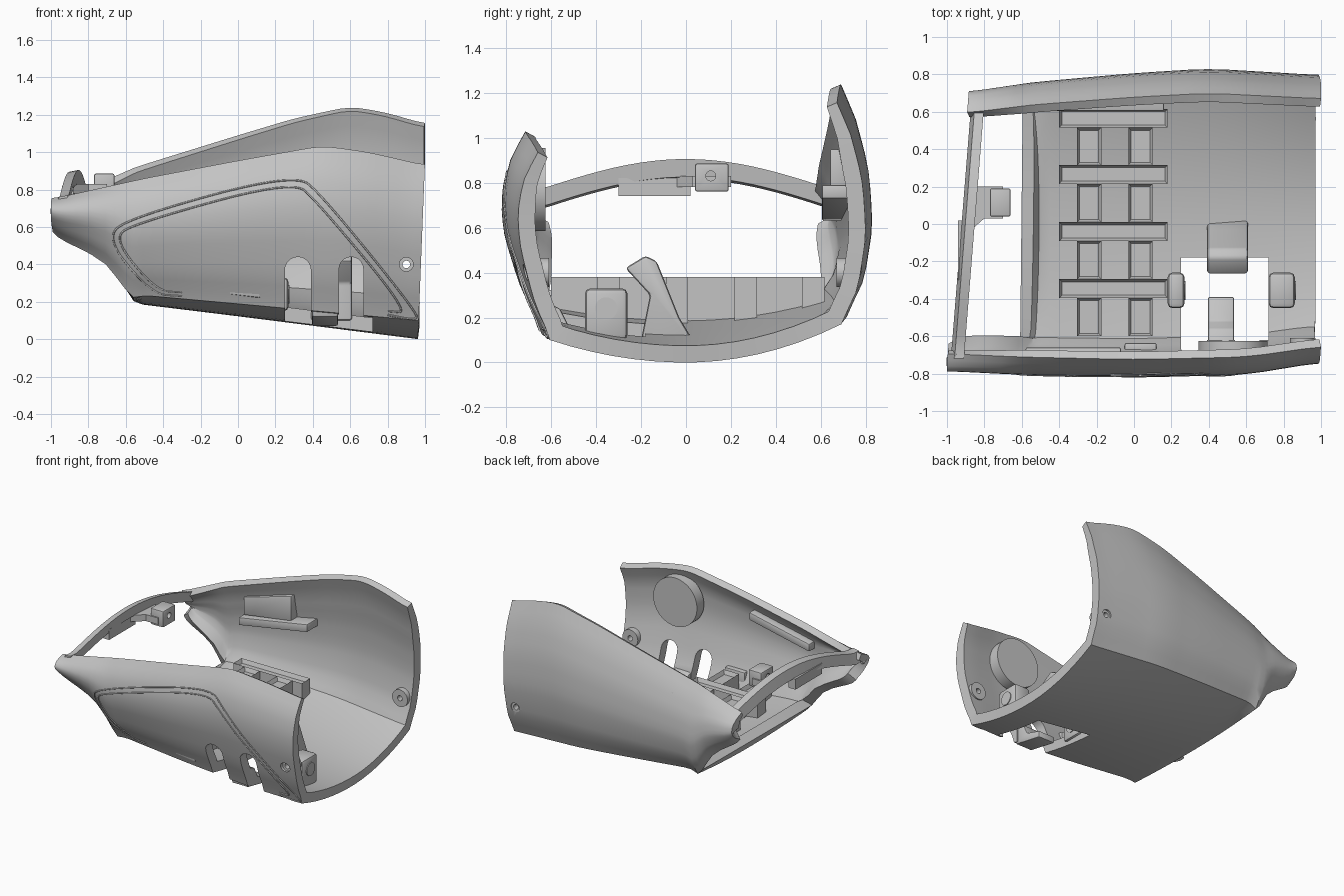
import bpy, bmesh, math

cube = bpy.data.objects.get("Cube")
if cube:
    bpy.data.objects.remove(cube, do_unlink=True)

GREY = (0.55, 0.55, 0.55, 1)
grey = bpy.data.materials.new("plain grey")
grey.use_nodes = True
grey.diffuse_color = GREY
grey.node_tree.nodes["Principled BSDF"].inputs["Base Color"].default_value = GREY


def lerp(keys, x):
    if x <= keys[0][0]:
        return keys[0][1]
    for (a, p), (b, q) in zip(keys, keys[1:]):
        if x <= b:
            return p + (q - p) * (x - a) / (b - a)
    return keys[-1][1]


def soft(keys, x, w=0.09):
    return sum(lerp(keys, x + w * k) for k in (-1, 0, 1)) / 3


# Shell outline curves along x, and wall profiles from corner to rim
BOTTOM = [(-1, .575), (-.96, .535), (-.8, .46), (-.71, .4), (-.63, .305), (-.55, .19), (1, 0)]
ARCH_F = [(-.6, 0), (-.5, .05), (1, .1)]
ARCH_B = [(-.6, 0), (-.5, .08), (1, .17)]
TOP_F = [(-1, .75), (-.5, .86), (0, .955), (.45, 1.035), (.7, 1.0), (1, .93)]
TOP_B = [(-1, .77), (-.5, .935), (0, 1.09), (.3, 1.18), (.6, 1.245), (.8, 1.21), (1, 1.15)]
WIDE_F = [(-1, .79), (-.6, .81), (0, .825), (.6, .81), (1, .745)]
WIDE_B = [(-1, .71), (-.5, .765), (0, .81), (.4, .835), (1, .8)]
PROF_F = [(0, .8), (.2, .9), (.5, .985), (.68, 1), (.88, .96), (1, .865)]
PROF_B = [(0, .85), (.14, .95), (.4, 1), (.65, .98), (.9, .9), (1, .825)]
THICK = .075


def wall(x, t, back):
    wide, prof, top, arch = (WIDE_B, PROF_B, TOP_B, ARCH_B) if back else (WIDE_F, PROF_F, TOP_F, ARCH_F)
    low = lerp(BOTTOM, x) + lerp(arch, x)
    y = soft(wide, x) * soft(prof, t, .05)
    return (y if back else -y), low + (soft(top, x, .06) - low) * t


def front_y(x, z):
    z0, z1 = wall(x, 0, False)[1], wall(x, 1, False)[1]
    return wall(x, min(1, max(0, (z - z0) / (z1 - z0))), False)[0]


def floor_z(x, y):
    yc, zc = wall(x, 0, y > 0)
    base = lerp(BOTTOM, x)
    return base + (zc - base) * (y / yc) ** 2


def finish(name, bm, bevel=0):
    bmesh.ops.recalc_face_normals(bm, faces=bm.faces)
    me = bpy.data.meshes.new(name)
    bm.to_mesh(me)
    bm.free()
    ob = bpy.data.objects.new(name, me)
    bpy.context.collection.objects.link(ob)
    me.materials.append(grey)
    if bevel:
        m = ob.modifiers.new("bevel", 'BEVEL')
        m.width, m.segments = bevel, 2
    return ob


def prism(name, pts, axis, a, b, bevel=0):
    # extrude a 2D outline along one axis
    bm = bmesh.new()
    place = lambda p, d: {'x': (d, p[0], p[1]), 'y': (p[0], d, p[1]), 'z': (p[0], p[1], d)}[axis]
    lo = [bm.verts.new(place(p, a)) for p in pts]
    hi = [bm.verts.new(place(p, b)) for p in pts]
    bm.faces.new(lo)
    bm.faces.new(hi)
    for i in range(len(pts)):
        j = (i + 1) % len(pts)
        bm.faces.new((lo[i], lo[j], hi[j], hi[i]))
    return finish(name, bm, bevel)


def box(name, x0, x1, y0, y1, z0, z1, bevel=0):
    return prism(name, [(x0, y0), (x1, y0), (x1, y1), (x0, y1)], 'z', z0, z1, bevel)


def disc(name, axis, u, v, r, a, b, n=32):
    pts = [(u + r * math.cos(k * math.tau / n), v + r * math.sin(k * math.tau / n)) for k in range(n)]
    return prism(name, pts, axis, a, b)


def apply_all(ob):
    bpy.ops.object.select_all(action='DESELECT')
    bpy.context.view_layer.objects.active = ob
    ob.select_set(True)
    for m in list(ob.modifiers):
        bpy.ops.object.modifier_apply(modifier=m.name)


def cut(ob, cutters):
    for c in cutters:
        m = ob.modifiers.new("cut", 'BOOLEAN')
        m.operation, m.object, m.solver = 'DIFFERENCE', c, 'EXACT'
    apply_all(ob)


# Main shell: loft over x stations, floor left open at the nose
bm = bmesh.new()
stations = [-1, -.97, -.92, -.86, -.79, -.71, -.66] + [-.61 + 1.61 * k / 32 for k in range(33)]
NW, NF = 14, 14
grid = []
for s in stations:
    row = [wall(s, 1 - k / NW, False) for k in range(NW + 1)]
    y0, y1 = row[-1][0], wall(s, 0, True)[0]
    for k in range(1, NF):
        y = y0 + (y1 - y0) * k / NF
        row.append((y, floor_z(s, y)))
    row += [wall(s, k / NW, True) for k in range(NW + 1)]
    nose = max(0, (-.55 - s) / .45)
    verts = []
    for y, z in row:
        x = s + .06 * nose * max(0, y / .75 + 1) + .04 * max(0, s) * min(0, z - .95)
        verts.append(bm.verts.new((x, y, z)))
    grid.append(verts)
for i in range(len(grid) - 1):
    for j in range(len(grid[0]) - 1):
        if stations[i] > -.62 or not NW <= j < NW + NF:
            bm.faces.new((grid[i][j], grid[i + 1][j], grid[i + 1][j + 1], grid[i][j + 1]))
bm.verts.index_update()
columns = [[row[j].index for row in grid] for j in range(len(grid[0]))]
shell = finish("shell", bm)
# walls thin out towards both rims
group = shell.vertex_groups.new(name="thickness")
for j, column in enumerate(columns):
    group.add(column, min(1, .65 + .09 * min(j, len(columns) - 1 - j)), 'REPLACE')
sol = shell.modifiers.new("thickness", 'SOLIDIFY')
sol.thickness, sol.offset, sol.use_even_offset = THICK, -1, True
sol.vertex_group = group.name


def slot(x0, x1):
    r = (x1 - x0) / 2
    arc = [(x0 + r + r * math.cos(a * math.pi / 10), .44 - r + r * math.sin(a * math.pi / 10)) for a in range(11)]
    return prism("slot_cutter", [(x0, -.1), (x1, -.1)] + arc, 'y', -.95, -.5)


# Inner screw bosses at the open end, then all openings
bosses = [disc("front_screw_boss", 'y', .9, .4, .065, -.68, -.61),
          disc("back_screw_boss", 'y', .9, .4, .065, .67, .76)]
cutters = [slot(.25, .39), slot(.54, .67), box("floor_cutter", .25, .72, -.62, -.18, -.2, .3),
           disc("screw_cutter", 'y', .9, .4, .02, -1, 1),
           disc("front_sink_cutter", 'y', .9, .4, .037, -1, -.69),
           disc("back_sink_cutter", 'y', .9, .4, .037, .77, 1)]
cut(shell, cutters)
for b in bosses:
    cut(b, cutters[3:4])
for c in cutters:
    bpy.data.objects.remove(c, do_unlink=True)


# Floor lattice of recessed bars: level tops, feet on the curved floor
def rib(x0, x1, y0, y1):
    bm = bmesh.new()
    corners = [(x0, y0), (x1, y0), (x1, y1), (x0, y1)]
    lo = [bm.verts.new((x, y, floor_z(x, y) + .05)) for x, y in corners]
    hi = [bm.verts.new((x, y, .38)) for x, y in corners]
    bm.faces.new(lo[::-1])
    top = bm.faces.new(hi)
    for i in range(4):
        j = (i + 1) % 4
        bm.faces.new((lo[i], lo[j], hi[j], hi[i]))
    bm.normal_update()
    bmesh.ops.inset_individual(bm, faces=[top], thickness=.02, depth=0)
    bmesh.ops.translate(bm, verts=top.verts[:], vec=(0, 0, -.03))
    finish("floor_rib", bm)


bars = [.565, .265, -.04, -.345]
for n, y in enumerate(bars):
    rib(-.4, .18, y - .05, y + .05)
    end = bars[n + 1] + .05 if n < 3 else -.6
    for x in (-.24, .035):
        rib(x - .065, x + .065, end, y - .05)

# Nose beam: swept arch with a slight slant
bm = bmesh.new()
prev = None
for k in range(25):
    y = -.72 + 1.36 * k / 24
    x = -.985 + (y + .79) * .08
    z = .77 + .135 * max(0, math.cos(math.pi * y / 1.3))
    ring = [bm.verts.new((x + dx, y, z + dz)) for dx, dz in ((0, -.09), (.06, -.08), (.07, 0), (.02, -.01))]
    if prev:
        for i in range(4):
            bm.faces.new((prev[i], prev[(i + 1) % 4], ring[(i + 1) % 4], ring[i]))
    else:
        bm.faces.new(ring)
    prev = ring
bm.faces.new(prev)
finish("nose_beam", bm)
prism("beam_tab", [(-.88, -.04), (-.8, .03), (-.7, .03), (-.7, .2), (-.87, .2)], 'z', .78, .83)
clip = box("beam_clip", -.77, -.66, .04, .19, .76, .885, .01)
hole = disc("clip_cutter", 'x', .11, .83, .022, -.8, -.6)
cut(clip, [hole])
bpy.data.objects.remove(hole, do_unlink=True)
box("beam_hook", -.94, -.88, -.3, .02, .74, .82)

# Inner wall fittings
disc("round_pad", 'y', .53, .77, .185, -.71, -.625, 48)
prism("front_inner_rail", [(-.58, .67), (-.07, .78), (-.07, .84), (-.58, .73)], 'y', -.75, -.66, .01)
prism("front_inner_step", [(-.05, .24), (.12, .22), (.12, .38), (-.05, .38)], 'y', -.69, -.635, .01)
prism("back_inner_plate", [(-.4, .7), (0, .76), (0, .95), (-.4, .84)], 'y', .64, .72, .008)
prism("back_inner_rail", [(-.42, .63), (.16, .73), (.16, .79), (-.42, .69)], 'y', .605, .75, .008)

# Latch housing around the floor opening
prism("latch_tower", [(-.2, .1), (-.16, .3), (-.27, .42), (-.18, .475), (-.13, .45), (-.03, .2), (.03, .1)],
      'x', .39, .61, .015)
for x0, x1, z0 in ((.18, .27, .15), (.72, .86, .1)):
    box("side_pocket", x0, x1, -.45, -.26, z0, .33, .025)
    disc("pocket_plate", 'x', -.355, .24, .05, x1 - .01, x1 + .006)
prism("latch_tongue", [(-.64, .12), (-.39, .07), (-.39, .12), (-.52, .16), (-.56, .24), (-.65, .28)],
      'x', .395, .535, .01)


# Raised double trim line on the front wall
def trim(name, pts):
    for _ in range(4):
        new = [pts[0]]
        for (ax, az), (bx, bz) in zip(pts, pts[1:]):
            new += [(ax * .75 + bx * .25, az * .75 + bz * .25), (ax * .25 + bx * .75, az * .25 + bz * .75)]
        pts = new + [pts[-1]]
    cu = bpy.data.curves.new(name, 'CURVE')
    cu.dimensions, cu.bevel_depth, cu.bevel_resolution = '3D', .005, 1
    sp = cu.splines.new('POLY')
    sp.points.add(len(pts) - 1)
    for p, (x, z) in zip(sp.points, pts):
        p.co = (x, front_y(x, z), z, 1)
    cu.materials.append(grey)
    bpy.context.collection.objects.link(bpy.data.objects.new(name, cu))


trim("outer_trim", [(-.3, .23), (-.46, .24), (-.71, .54), (-.58, .65), (.3, .89), (.45, .77), (.96, .14), (.95, .1), (.8, .13)])
trim("inner_trim", [(-.3, .25), (-.44, .26), (-.67, .54), (-.55, .62), (.29, .85), (.42, .74), (.92, .14), (.8, .15)])

# Shading
for ob in list(bpy.context.scene.objects):
    if ob.type == 'MESH' and ob.data.materials and ob.data.materials[0] == grey:
        apply_all(ob)
        bpy.ops.object.shade_smooth_by_angle(angle=math.radians(32))
